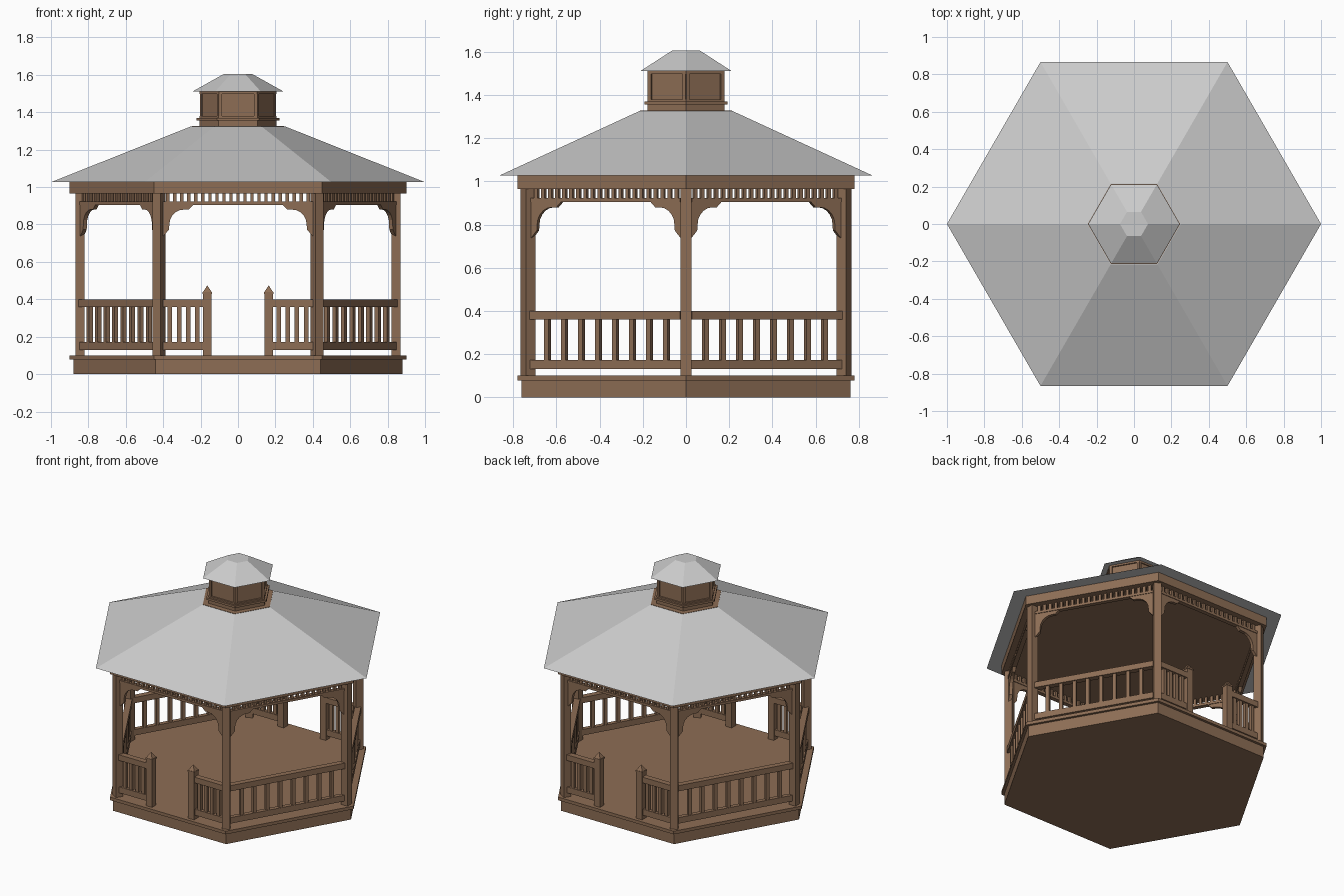
import bpy, bmesh
from math import radians, cos, sin, pi
from mathutils import Matrix, Vector

if "Cube" in bpy.data.objects:
    bpy.data.objects.remove(bpy.data.objects["Cube"])

wood = bpy.data.materials.new("wood")
wood.diffuse_color = (0.27, 0.155, 0.09, 1)
wood.use_nodes = True
wood.node_tree.nodes["Principled BSDF"].inputs["Base Color"].default_value = wood.diffuse_color
APO = 0.732      # distance from centre to the middle of each side
POST_R = 0.845   # distance from centre to each corner post


def finish(name, bm, mat=wood):
    bmesh.ops.recalc_face_normals(bm, faces=bm.faces)
    me = bpy.data.meshes.new(name)
    bm.to_mesh(me)
    bm.free()
    ob = bpy.data.objects.new(name, me)
    bpy.context.collection.objects.link(ob)
    if mat:
        me.materials.append(mat)
    return ob


def box(bm, m, x0, x1, y0, y1, z0, z1):
    t = Matrix.Translation(((x0 + x1) / 2, (y0 + y1) / 2, (z0 + z1) / 2))
    s = Matrix.Diagonal((x1 - x0, y1 - y0, z1 - z0, 1))
    bmesh.ops.create_cube(bm, size=1, matrix=m @ t @ s)


def hexagon(name, rings, mat=wood):
    """Closed hexagonal solid through (radius, z) rings."""
    bm = bmesh.new()
    loops = [[bm.verts.new((r * cos(k * pi / 3), r * sin(k * pi / 3), z))
              for k in range(6)] for r, z in rings]
    for a, b in zip(loops, loops[1:]):
        for k in range(6):
            j = (k + 1) % 6
            bm.faces.new((a[k], a[j], b[j], b[k]))
    bm.faces.new(loops[0])
    bm.faces.new(loops[-1])
    return finish(name, bm, mat)


def prism(bm, m, pts, t):
    """Extrude an (x, z) outline to thickness t about y = 0."""
    f = [bm.verts.new(m @ Vector((x, -t / 2, z))) for x, z in pts]
    b = [bm.verts.new(m @ Vector((x, t / 2, z))) for x, z in pts]
    bm.faces.new(f)
    bm.faces.new(b[::-1])
    for i in range(len(pts)):
        j = (i + 1) % len(pts)
        bm.faces.new((f[i], f[j], b[j], b[i]))


def side(k, apo=APO):
    # local x along the side, local y through it, k = 0 is the front
    return Matrix.Rotation(radians(60 * k), 4, 'Z') @ Matrix.Translation((0, -apo, 0))


# base, deck, header and roof
hexagon("base", [(0.88, 0), (0.88, 0.08)])
hexagon("deck", [(0.9, 0.078), (0.9, 0.1)])
hexagon("header", [(0.9, 0.965), (0.9, 1.026)])
hexagon("roof", [(1.0, 1.026), (0.25, 1.325)], None)
hexagon("roof_cap", [(0.247, 1.32), (0.247, 1.327)])

# corner posts
bm = bmesh.new()
for k in range(6):
    m = Matrix.Rotation(radians(60 * k), 4, 'Z') @ Matrix.Translation((POST_R, 0, 0))
    box(bm, m, -0.025, 0.025, -0.025, 0.025, 0.1, 0.966)
finish("corner_posts", bm)

# frieze with small spindles under the header
bm = bmesh.new()
for k in range(6):
    m = side(k)
    box(bm, m, -0.4, 0.4, -0.015, 0.015, 0.905, 0.922)
    for i in range(21):
        x = (i - 10) * 0.0375
        box(bm, m, x - 0.009, x + 0.009, -0.009, 0.009, 0.92, 0.966)
finish("frieze", bm)

# curved corner brackets
arc = [(0.115 - 0.08 * cos(a * pi / 10), 0.8 + 0.08 * sin(a * pi / 10)) for a in range(6)]
outline = [(0, 0.907), (0, 0.735), (0.033, 0.772)] + arc + [(0.138, 0.88), (0.165, 0.907)]
bm = bmesh.new()
for k in range(6):
    for s in (-1, 1):
        prism(bm, side(k), [(s * (x - 0.402), z) for x, z in outline], 0.022)
finish("brackets", bm)


def railing(bm, m, x0, x1, count, inset):
    box(bm, m, x0, x1, -0.02, 0.02, 0.36, 0.4)
    box(bm, m, x0, x1, -0.015, 0.015, 0.13, 0.172)
    for i in range(count):
        x = x0 + inset + (x1 - x0 - 2 * inset) * i / (count - 1)
        box(bm, m, x - 0.012, x + 0.012, -0.012, 0.012, 0.165, 0.365)


# full railings on four sides, short ones beside the front and back entrances
bm = bmesh.new()
for k in (1, 2, 4, 5):
    railing(bm, side(k), -0.402, 0.402, 8, 0.084)
finish("side_railings", bm)
bm = bmesh.new()
for k in (0, 3):
    railing(bm, side(k), -0.402, -0.18, 4, 0.038)
    railing(bm, side(k), 0.18, 0.402, 4, 0.038)
finish("entrance_railings", bm)

# entrance newels with pointed caps
bm = bmesh.new()
for k in (0, 3):
    for s in (-1, 1):
        m = side(k) @ Matrix.Translation((s * 0.164, 0, 0))
        box(bm, m, -0.023, 0.023, -0.023, 0.023, 0.1, 0.43)
        box(bm, m, -0.026, 0.026, -0.026, 0.026, 0.428, 0.438)
        cone = m @ Matrix.Translation((0, 0, 0.456)) @ Matrix.Rotation(pi / 4, 4, 'Z')
        bmesh.ops.create_cone(bm, cap_ends=True, segments=4, radius1=0.034,
                              radius2=0, depth=0.037, matrix=cone)
finish("entrance_newels", bm)

# cupola body, ledge, frames and roof
hexagon("cupola_body", [(0.195, 1.32), (0.195, 1.51)])
hexagon("cupola_base", [(0.207, 1.32), (0.207, 1.357)])
hexagon("cupola_ledge", [(0.222, 1.355), (0.222, 1.37)])
hexagon("cupola_sill", [(0.207, 1.37), (0.207, 1.38)])
hexagon("cupola_top_band", [(0.205, 1.498), (0.205, 1.512)])
bm = bmesh.new()
for k in range(6):
    m = side(k, 0.1775)
    for s in (-1, 1):
        pts = [(s * 0.085, 1.378), (s * 0.1, 1.378), (s * 0.1, 1.5), (s * 0.085, 1.5)]
        prism(bm, m @ Matrix.Translation((0, 0.008, 0)), pts, 0.016)
finish("cupola_stiles", bm)
hexagon("cupola_roof", [(0.245, 1.51), (0.075, 1.605)], None)
